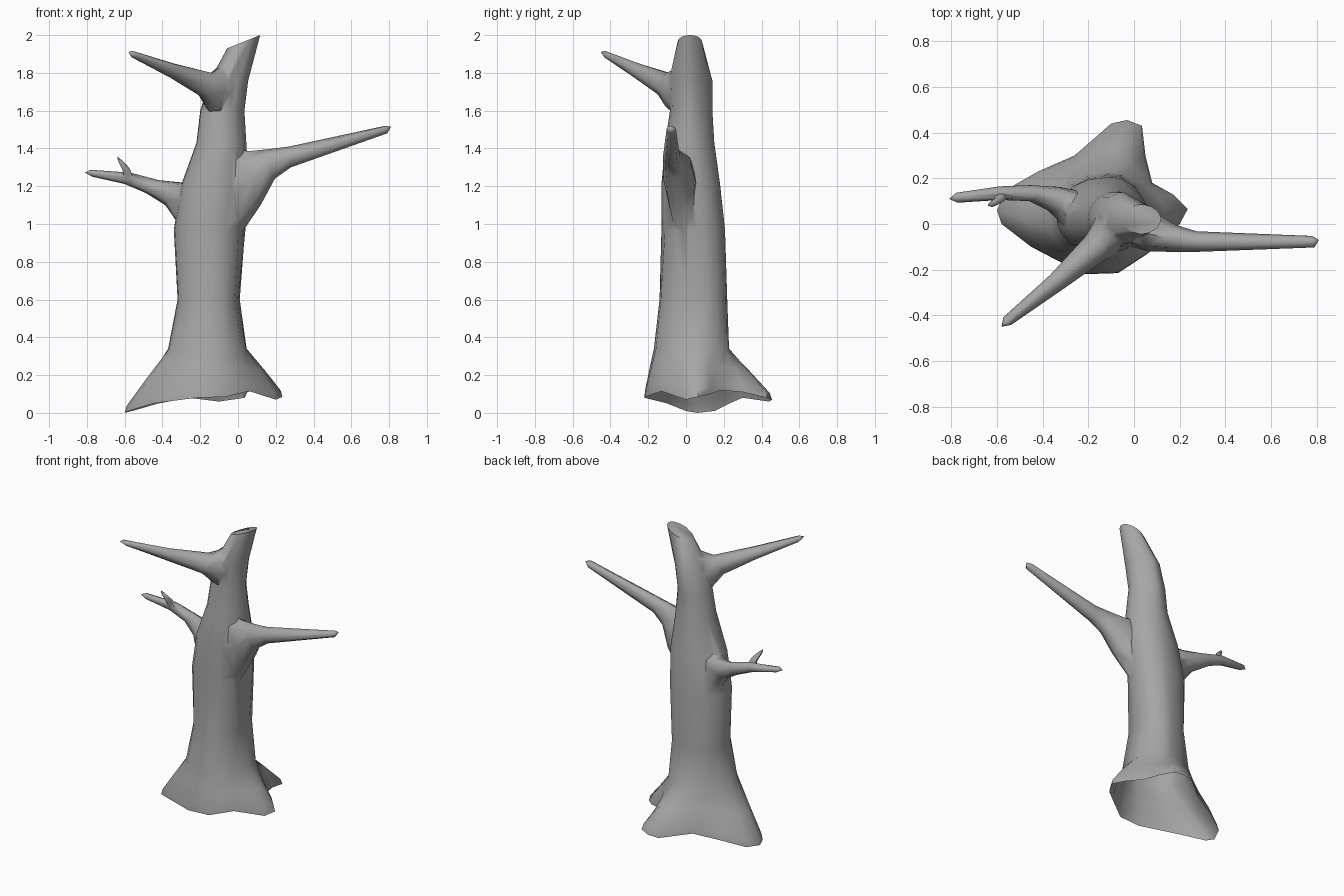
import bpy, bmesh
from math import sin, cos, atan2, tau
from mathutils import Vector as V

if "Cube" in bpy.data.objects:
    bpy.data.objects.remove(bpy.data.objects["Cube"])

bark = bpy.data.materials.new("bark_grey")
bark.diffuse_color = (.38, .38, .38, 1)
bark.use_nodes = True
bark.node_tree.nodes["Principled BSDF"].inputs["Base Color"].default_value = bark.diffuse_color


def loft(name, rings, tip=None):
    """Skin a list of equal-sized point rings into a closed solid."""
    bm = bmesh.new()
    rows = [[bm.verts.new(p) for p in r] for r in rings]
    n = len(rows[0])
    for a, b in zip(rows, rows[1:]):
        for i in range(n):
            j = (i + 1) % n
            bm.faces.new((a[i], a[j], b[j], b[i]))
    base = bm.faces.new(rows[0][::-1])
    bmesh.ops.triangulate(bm, faces=[base])
    last = rows[-1]
    if tip:
        t = bm.verts.new(tip)
        for i in range(n):
            bm.faces.new((last[i], last[(i + 1) % n], t))
    else:
        bm.faces.new(last)
    bmesh.ops.recalc_face_normals(bm, faces=bm.faces)
    me = bpy.data.meshes.new(name)
    bm.to_mesh(me)
    bm.free()
    me.materials.append(bark)
    ob = bpy.data.objects.new(name, me)
    bpy.context.collection.objects.link(ob)
    return ob


def branch(name, stations, tip, sides=8):
    """Each station: top point, bottom point, half width across."""
    tip = V(tip)
    mids = [(V(t) + V(b)) / 2 for t, b, w in stations] + [tip]
    rings = []
    for k, (t, b, w) in enumerate(stations):
        up = (V(t) - V(b)) / 2
        side = up.cross(mids[k + 1] - mids[k]).normalized() * w
        rings.append([mids[k] - side * cos(a) + up * sin(a)
                      for a in (tau * i / sides for i in range(sides))])
    return loft(name, rings, tip)


# Trunk: ragged open rim with root tips, counter-clockwise from the right root
rim = [V(p) for p in (
    (.235, .065, .085), (.17, .13, .10), (.08, .18, .12), (.05, .30, .11),
    (.035, .43, .08), (-.03, .455, .07), (-.10, .44, .06), (-.26, .30, .08),
    (-.42, .23, .05), (-.56, .15, .01), (-.60, .06, .0), (-.58, .0, .01),
    (-.45, -.10, .05), (-.22, -.22, .08), (-.07, -.215, .085),
    (.06, -.13, .115), (.20, .0, .07))]
n = len(rim)
angles = []
for i, p in enumerate(rim):
    true = atan2(p.y - .03, p.x + .17) % tau
    angles.append(.6 * true + .4 * (.16 + tau * i / n))


def oval(x0, x1, y0, y1, z_left, z_right, back, front):
    """Trunk section; back/front swell its back-right and front-right corners."""
    pts = []
    for a in angles:
        c, s = cos(a), sin(a)
        u, v = (c + 1) / 2, (s + 1) / 2
        full = abs(sin(2 * a)) * (c > 0) * (back if s > 0 else front)
        pts.append(V((x0 + (x1 - x0) * u + full * c,
                      y0 + (y1 - y0) * v + full * s,
                      z_left + (z_right - z_left) * u)))
    return pts


ovals = [oval(*o) for o in (
    (-.37, .04, -.17, .22, .34, .34, .03, .015),
    (-.32, -.005, -.14, .205, .60, .60, .04, .018),
    (-.34, .035, -.13, .20, .97, .97, .025, .0),
    (-.30, .06, -.13, .18, 1.21, 1.21, .01, .0),
    (-.22, .045, -.11, .15, 1.43, 1.43, -.005, .0),
    (-.20, .035, -.085, .14, 1.60, 1.60, -.015, .0),
    (-.15, .055, -.09, .14, 1.76, 1.76, -.015, .0),
    (-.057, .118, -.045, .085, 1.93, 2.0, .0, .0))]
# Root flare between rim and trunk: a short upright lip, then a sweep
flare = [[r.lerp(o, f) + V((0, 0, dz)) for r, o in zip(rim, ovals[0])]
         for f, dz in ((.05, .022), (.5, .015))]
tree = loft("tree", [rim] + flare + ovals)

parts = [
    # Right branch with its long webbed underside
    branch("right_branch", [
        ((-.06, -.02, 1.42), (-.03, .0, .88), .08),
        ((.05, -.04, 1.385), (.12, -.035, 1.10), .085),
        ((.15, -.06, 1.395), (.195, -.065, 1.24), .06),
        ((.27, -.077, 1.41), (.28, -.077, 1.30), .045),
        ((.78, -.075, 1.52), (.79, -.08, 1.48), .026)], (.81, -.07, 1.515)),
    # Left branch
    branch("left_branch", [
        ((-.20, .05, 1.26), (-.26, .04, .92), .10),
        ((-.30, .11, 1.22), (-.385, .10, 1.10), .06),
        ((-.42, .135, 1.232), (-.49, .135, 1.165), .035),
        ((-.57, .135, 1.272), (-.60, .135, 1.212), .03),
        ((-.78, .115, 1.287), (-.77, .115, 1.25), .022)], (-.81, .11, 1.272)),
    # Small twig on the left branch
    branch("left_twig", [
        ((-.55, .125, 1.245), (-.61, .125, 1.235), .022),
        ((-.572, .105, 1.295), (-.612, .105, 1.28), .018),
        ((-.605, .088, 1.33), (-.637, .085, 1.335), .013)],
        (-.64, .08, 1.358), sides=6),
    # Upper branch reaching to the front left
    branch("upper_branch", [
        ((-.05, .01, 1.88), (-.10, .03, 1.48), .09),
        ((-.095, -.06, 1.825), (-.155, -.065, 1.60), .085),
        ((-.14, -.10, 1.80), (-.205, -.115, 1.68), .068),
        ((-.34, -.25, 1.85), (-.34, -.26, 1.765), .042),
        ((-.56, -.43, 1.917), (-.55, -.42, 1.877), .024)], (-.58, -.45, 1.91))]

# Grow the branches into the trunk as one skin
bpy.context.view_layer.objects.active = tree
tree.select_set(True)
for p in parts:
    m = tree.modifiers.new("join", 'BOOLEAN')
    m.operation = 'UNION'
    m.solver = 'EXACT'
    m.object = p
    bpy.ops.object.modifier_apply(modifier=m.name)
    bpy.data.objects.remove(p)

# Open the hollow underside between the roots
bm = bmesh.new()
bm.from_mesh(tree.data)
floor = [f for f in bm.faces if all(
    min((v.co - r).length for r in rim) < .001 for v in f.verts)]
bmesh.ops.delete(bm, geom=floor, context='FACES')
bmesh.ops.remove_doubles(bm, verts=bm.verts, dist=.004)
bm.to_mesh(tree.data)
bm.free()
bpy.ops.object.shade_smooth_by_angle(angle=1.0)
